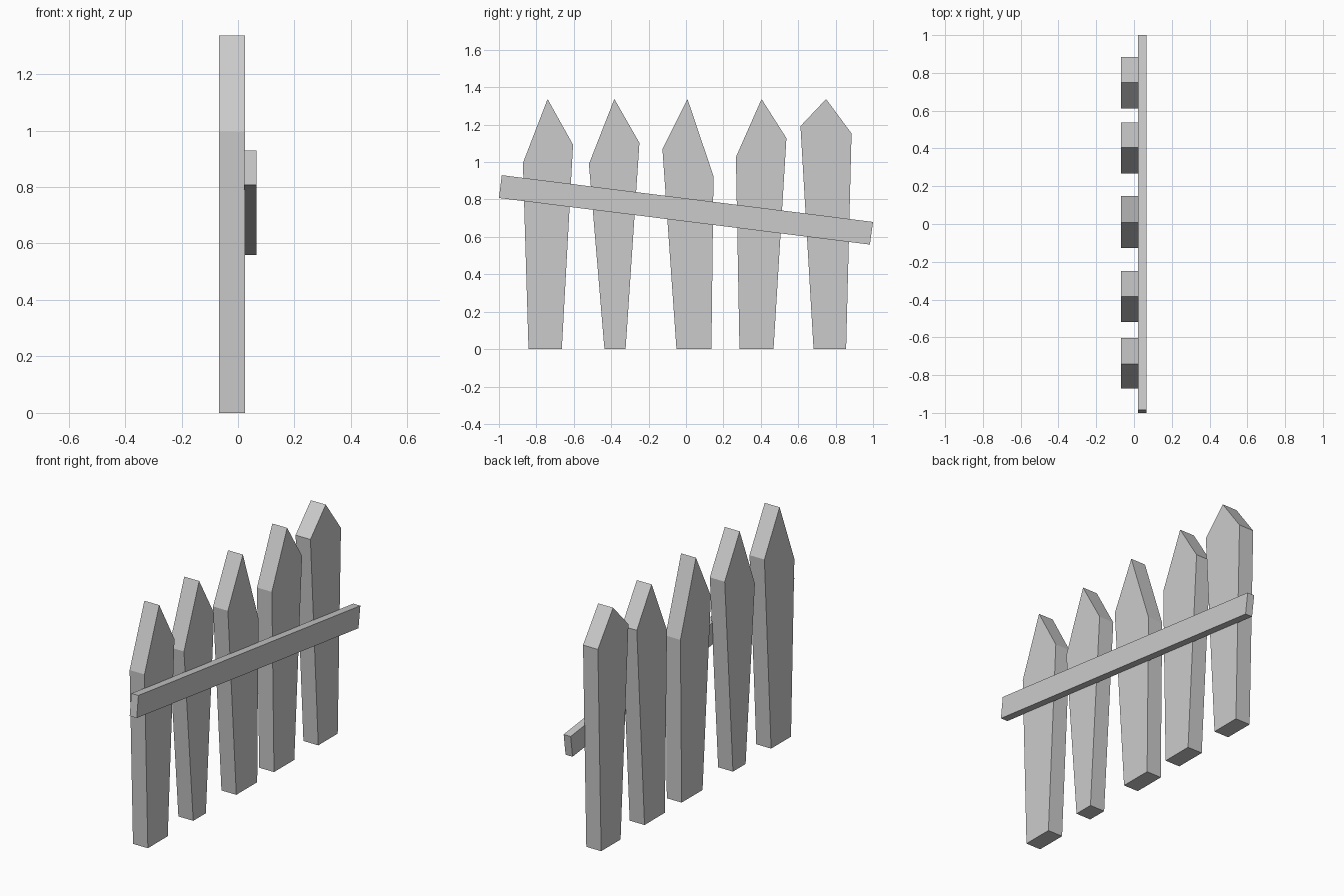
import bpy
import bmesh

if "Cube" in bpy.data.objects:
    bpy.data.objects.remove(bpy.data.objects["Cube"])


def slab(name, outline, x0, x1):
    """Extrude a (y, z) outline along x from x0 to x1."""
    bm = bmesh.new()
    face = bm.faces.new([bm.verts.new((x0, y, z)) for y, z in outline])
    ext = bmesh.ops.extrude_face_region(bm, geom=[face])
    verts = [v for v in ext["geom"] if isinstance(v, bmesh.types.BMVert)]
    bmesh.ops.translate(bm, verts=verts, vec=(x1 - x0, 0, 0))
    bmesh.ops.recalc_face_normals(bm, faces=bm.faces)
    mesh = bpy.data.meshes.new(name)
    bm.to_mesh(mesh)
    bm.free()
    obj = bpy.data.objects.new(name, mesh)
    bpy.context.collection.objects.link(obj)
    return obj


# Pickets: foot left/right y, right shoulder (y, z), tip y, left shoulder (y, z)
TIP_Z = 1.337
pickets = [
    (-0.842, -0.664, (-0.604, 1.093), -0.740, (-0.872, 0.995)),
    (-0.436, -0.323, (-0.249, 1.103), -0.383, (-0.519, 0.990)),
    (-0.051, 0.136, (0.147, 0.925), 0.008, (-0.126, 1.070)),
    (0.286, 0.468, (0.537, 1.128), 0.404, (0.267, 1.027)),
    (0.682, 0.856, (0.885, 1.153), 0.749, (0.612, 1.192)),
]
for i, (foot_l, foot_r, right, tip, left) in enumerate(pickets, 1):
    slab(f"picket_{i}",
         [(foot_l, 0), (foot_r, 0), right, (tip, TIP_Z), left],
         -0.068, 0.025)

# Slanted rail nailed across the pickets
slab("rail", [(-1.0, 0.808), (0.983, 0.559), (1.0, 0.68), (-0.985, 0.93)],
     0.022, 0.066)
